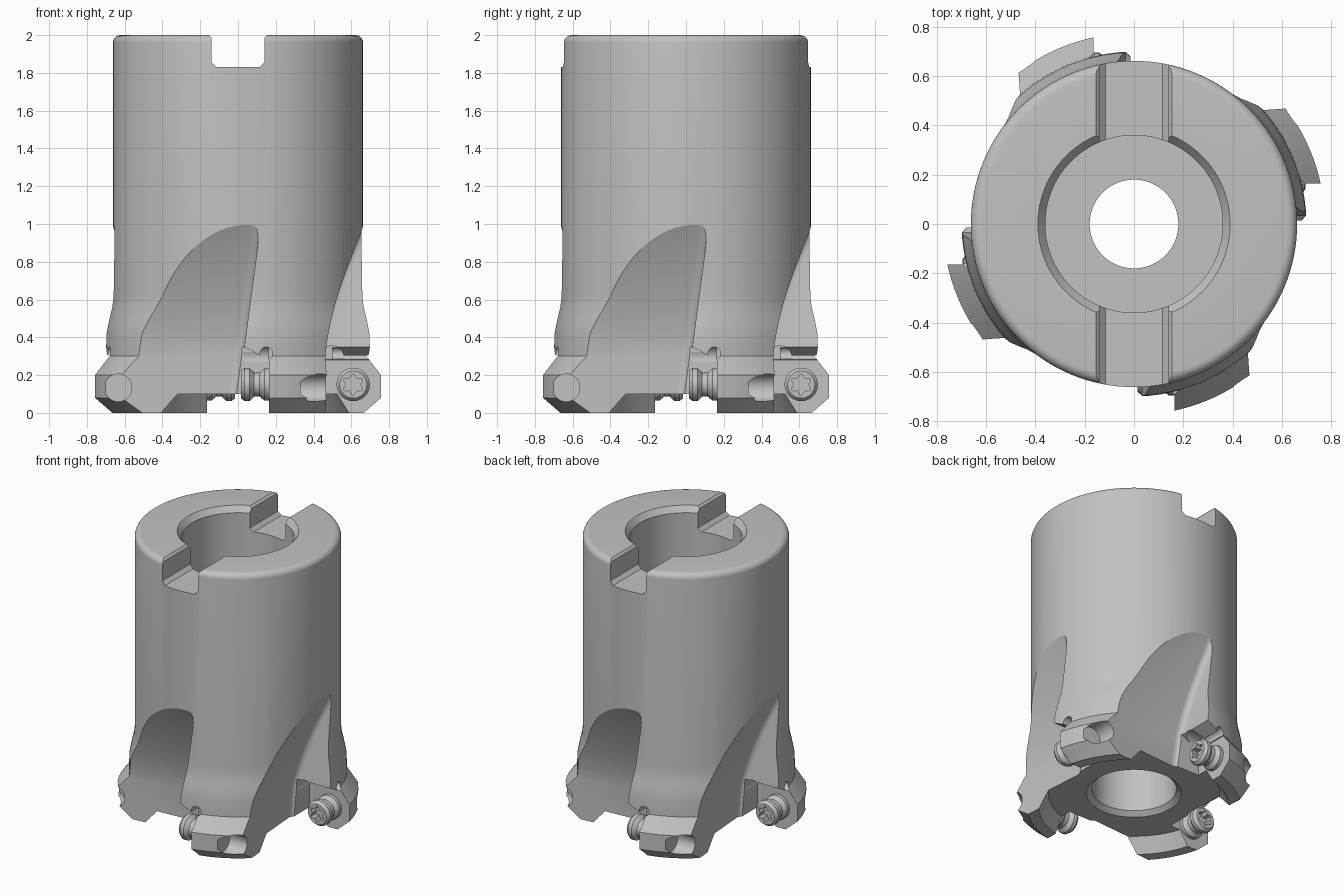
import bpy, bmesh, math
from mathutils import Matrix, Vector

old = bpy.data.objects.get("Cube")
if old:
    bpy.data.objects.remove(old, do_unlink=True)

steel = bpy.data.materials.new("steel_grey")
STEEL = (0.54, 0.54, 0.54, 1)
steel.diffuse_color = STEEL
steel.use_nodes = True
steel.node_tree.nodes["Principled BSDF"].inputs["Base Color"].default_value = STEEL

# local z points along -x: the direction a pocket of the front tooth faces
FACE_X = 0.165
TO_POCKET = Matrix.Translation((FACE_X, -0.61, 0.15)) @ Matrix.Rotation(math.radians(-90), 4, 'Y')


def make_object(name, bm):
    bmesh.ops.recalc_face_normals(bm, faces=bm.faces)
    mesh = bpy.data.meshes.new(name)
    bm.to_mesh(mesh)
    bm.free()
    mesh.materials.append(steel)
    ob = bpy.data.objects.new(name, mesh)
    bpy.context.collection.objects.link(ob)
    return ob


def lathe(profile, steps):
    """Revolve a closed (r, z) outline around z."""
    bm = bmesh.new()
    vs = [bm.verts.new((r, 0, z)) for r, z in profile]
    es = [bm.edges.new((vs[i - 1], vs[i])) for i in range(len(vs))
          if vs[i - 1].co.x > 0 or vs[i].co.x > 0]
    bmesh.ops.spin(bm, geom=vs + es, cent=(0, 0, 0), axis=(0, 0, 1),
                   angle=2 * math.pi, steps=steps, use_merge=True)
    bmesh.ops.remove_doubles(bm, verts=bm.verts, dist=1e-5)
    return bm


def prism(outline, y0, y1):
    """Extrude an (x, z) outline along y."""
    bm = bmesh.new()
    face = bm.faces.new([bm.verts.new((x, y0, z)) for x, z in outline])
    new = bmesh.ops.extrude_face_region(bm, geom=[face])["geom"]
    bmesh.ops.translate(bm, vec=(0, y1 - y0, 0),
                        verts=[g for g in new if isinstance(g, bmesh.types.BMVert)])
    return bm


def rod(radius, start, end):
    """Cylinder between two points."""
    bm = bmesh.new()
    a, b = Vector(start), Vector(end)
    rot = (b - a).to_track_quat('Z', 'Y').to_matrix().to_4x4()
    bmesh.ops.create_cone(bm, cap_ends=True, segments=32, radius1=radius, radius2=radius,
                          depth=(b - a).length, matrix=Matrix.Translation((a + b) / 2) @ rot)
    return bm


def four_fold(bm):
    """Repeat geometry at the four teeth."""
    source = list(bm.verts) + list(bm.edges) + list(bm.faces)
    for k in (1, 2, 3):
        new = bmesh.ops.duplicate(bm, geom=source)["geom"]
        bmesh.ops.rotate(bm, cent=(0, 0, 0), matrix=Matrix.Rotation(k * math.pi / 2, 3, 'Z'),
                         verts=[g for g in new if isinstance(g, bmesh.types.BMVert)])
    return bm


def cut(ob, bm):
    cutter = make_object("cutter", bm)
    cutter.hide_render = True
    mod = ob.modifiers.new("cut", 'BOOLEAN')
    mod.operation = 'DIFFERENCE'
    mod.solver = 'EXACT'
    mod.object = cutter
    bpy.context.view_layer.objects.active = ob
    bpy.ops.object.modifier_apply(modifier=mod.name)
    bpy.data.objects.remove(cutter, do_unlink=True)


def smooth(ob):
    bpy.ops.object.select_all(action='DESELECT')
    ob.select_set(True)
    bpy.context.view_layer.objects.active = ob
    bpy.ops.object.shade_smooth_by_angle(angle=math.radians(25))


# Body: hollow shank, flared toothed rim, dished underside, web in the bore
fillet = [(0.622 + 0.04 * math.cos(a), 1.96 + 0.04 * math.sin(a))
          for a in [i * math.pi / 12 for i in range(7)]]
outline = [(0.18, 0.98), (0.272, 0.98), (0.272, 0.13), (0.305, 0.1), (0.55, 0.1), (0.61, 0),
           (0.685, 0), (0.775, 0.08), (0.775, 0.2), (0.70, 0.3), (0.697, 0.42), (0.69, 0.46),
           (0.68, 0.51), (0.668, 0.56), (0.662, 0.62)] + fillet + \
          [(0.39, 2), (0.36, 1.96), (0.36, 1.3), (0.18, 1.3)]
body = make_object("cutter_body", lathe(outline, 128))

# Drive slot across the top, chamfered at its floor and its upper edges
cut(body, prism([(-0.115, 1.83), (0.115, 1.83), (0.14, 1.855), (0.14, 1.985), (0.17, 2.015),
                 (0.17, 2.2), (-0.17, 2.2), (-0.17, 2.015), (-0.14, 1.985), (-0.14, 1.855)],
                -1, 1))


# Chip flutes: curved floor, slanted wall, filleted where they meet
def flute():
    bm = bmesh.new()
    floor = [(-0.45, -0.1)]
    for i in range(13):
        z = 0.3 + i * 0.065
        floor.append((-0.45 - 0.23 * ((z - 0.3) / 0.68) ** 1.5, z))
    pts = floor + [(-0.98, floor[-1][1]), (-0.98, -0.1)]
    near = [bm.verts.new((-0.9, y, z)) for y, z in pts]
    far = [bm.verts.new((-0.013 + 0.133 * z, y, z)) for y, z in pts]
    bm.faces.new(near)
    bm.faces.new(far[::-1])
    for i in range(len(pts)):
        bm.faces.new((near[i - 1], far[i - 1], far[i], near[i]))
    # the floor runs slightly deeper towards the wall
    for v in bm.verts:
        v.co.y += 0.07 * (v.co.x + 0.35)
    bmesh.ops.recalc_face_normals(bm, faces=bm.faces)
    corner = [bm.edges.get((far[i], far[i + 1])) for i in range(len(floor) - 1)]
    bmesh.ops.bevel(bm, geom=corner, offset=0.045, segments=5, affect='EDGES', profile=0.5)
    return bm


cut(body, four_fold(flute()))

# Seat pockets with sloping roof, corner reliefs, and screw holes through the tooth backs
cut(body, four_fold(prism([(-0.12, -0.1), (FACE_X, -0.1), (FACE_X, 0.28), (0.03, 0.35),
                           (-0.12, 0.35)], -0.95, -0.445)))
cut(body, four_fold(rod(0.06, (0.03, -0.5, 0.295), (FACE_X - 0.004, -0.5, 0.295))))
cut(body, four_fold(rod(0.033, (0.15, -0.95, 0.315), (0.15, -0.5, 0.315))))
cut(body, four_fold(rod(0.073, (0.33, -0.635, 0.133), (0.6, -0.635, 0.133))))
smooth(body)

# Clamping screws: spool-shaped head with a six-lobed socket
screw_outline = [(0, -0.05), (0.075, -0.05), (0.085, 0), (0.085, 0.025), (0.064, 0.05),
                 (0.064, 0.08), (0.088, 0.105), (0.088, 0.13), (0.072, 0.15), (0, 0.15)]
screw = make_object("clamp_screw_1", lathe(screw_outline, 40))
star = bmesh.new()
ring = []
for i in range(48):
    t = i * math.pi / 24
    r = 0.047 + 0.009 * math.cos(6 * t)
    ring.append(star.verts.new((r * math.cos(t), r * math.sin(t), 0.1)))
base = star.faces.new(ring)
top = bmesh.ops.extrude_face_region(star, geom=[base])["geom"]
bmesh.ops.translate(star, vec=(0, 0, 0.1),
                    verts=[g for g in top if isinstance(g, bmesh.types.BMVert)])
cut(screw, star)
screw.data.transform(TO_POCKET)
smooth(screw)
for k in (1, 2, 3):
    copy = screw.copy()
    copy.name = f"clamp_screw_{k + 1}"
    copy.rotation_euler.z = k * math.pi / 2
    bpy.context.collection.objects.link(copy)
